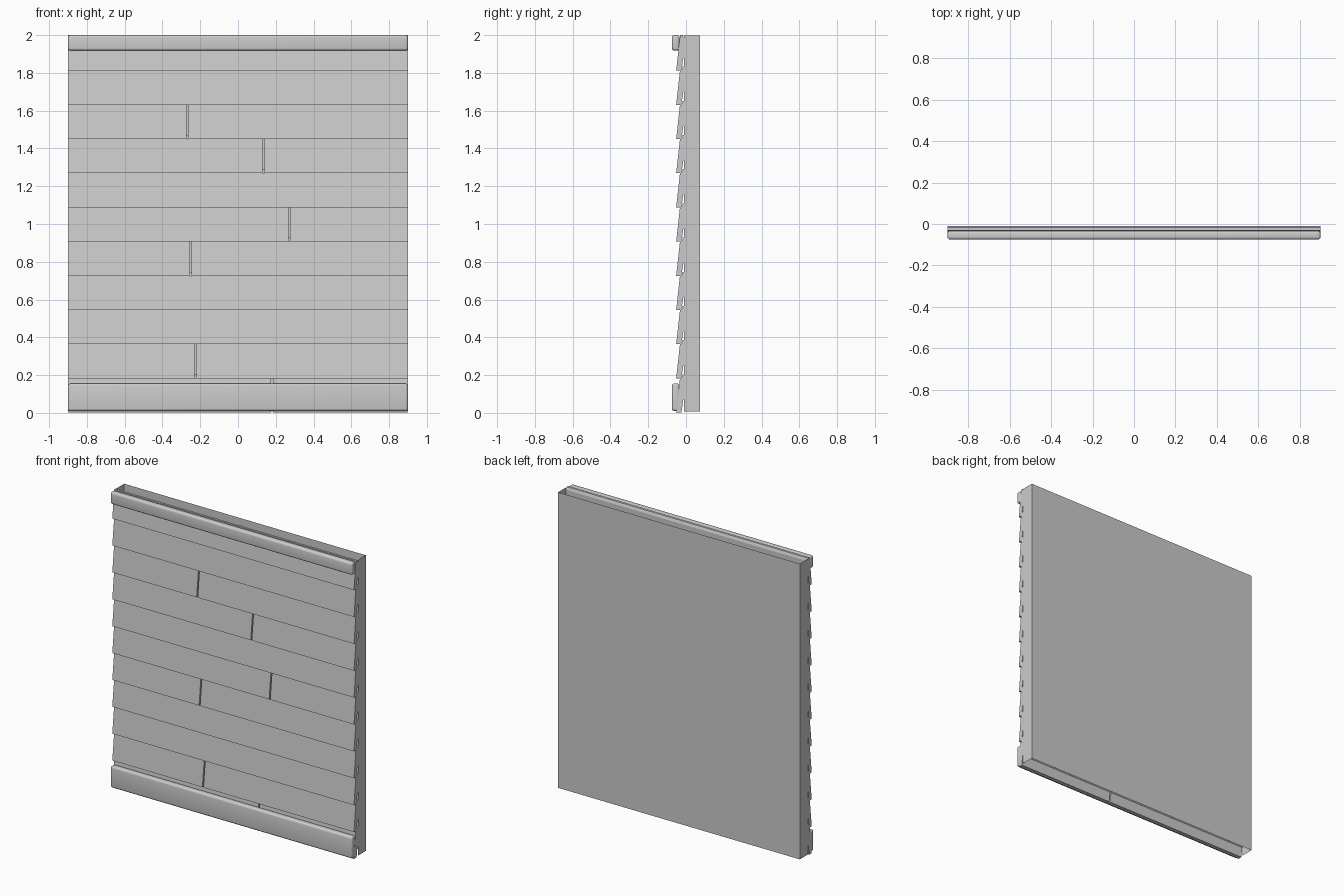
import bpy, bmesh
from mathutils import Vector

cube = bpy.data.objects.get("Cube")
if cube:
    bpy.data.objects.remove(cube, do_unlink=True)

HALF = 0.9      # half width of the wall
PITCH = 0.181   # exposed height of each plank
GAP = 0.008     # width of a butt joint
ROWS = 11

mat = bpy.data.materials.new("plain_grey")
mat.use_nodes = True
grey = (0.6, 0.6, 0.6, 1)
mat.diffuse_color = grey
mat.node_tree.nodes["Principled BSDF"].inputs["Base Color"].default_value = grey


def add_object(name, bm):
    mesh = bpy.data.meshes.new(name)
    bm.to_mesh(mesh)
    bm.free()
    mesh.materials.append(mat)
    obj = bpy.data.objects.new(name, mesh)
    bpy.context.collection.objects.link(obj)
    return obj


def plank(name, profile, z, x0, x1):
    """Extrude a (y, z) profile along x."""
    bm = bmesh.new()
    face = bm.faces.new([bm.verts.new((x0, y, z + h)) for y, h in profile])
    new = bmesh.ops.extrude_face_region(bm, geom=[face])["geom"]
    bmesh.ops.translate(bm, vec=(x1 - x0, 0, 0),
                        verts=[v for v in new if isinstance(v, bmesh.types.BMVert)])
    bmesh.ops.recalc_face_normals(bm, faces=bm.faces)
    return add_object(name, bm)


def trim(name, low, high, radius):
    """Rounded board running across the front."""
    bm = bmesh.new()
    bmesh.ops.create_cube(bm, size=1)
    bmesh.ops.scale(bm, vec=(2 * HALF, 0.041, high - low), verts=bm.verts)
    bmesh.ops.translate(bm, vec=(0, -0.0545, (low + high) / 2), verts=bm.verts)
    bmesh.ops.bevel(bm, geom=bm.edges[:], offset=radius, segments=4,
                    profile=0.5, affect='EDGES')
    obj = add_object(name, bm)
    bpy.ops.object.select_all(action='DESELECT')
    obj.select_set(True)
    bpy.context.view_layer.objects.active = obj
    bpy.ops.object.shade_smooth_by_angle(angle=0.7)


# Open shell: back sheet and two side sheets
bm = bmesh.new()
outline = [(-HALF, -0.01), (-HALF, 0.075), (HALF, 0.075), (HALF, -0.01)]
low = [bm.verts.new((x, y, 0.008)) for x, y in outline]
high = [bm.verts.new((x, y, 1.998)) for x, y in outline]
for i in range(3):
    bm.faces.new((low[i + 1], low[i], high[i], high[i + 1]))
add_object("back_shell", bm)

# Lapped planks: slanted front, notch behind the lower edge, tongue on top
foot = [(-0.01, 0.07), (-0.015, 0.065), (-0.024, 0), (-0.052, 0)]
tongue = [(-0.032, PITCH), (-0.023, PITCH), (-0.021, 0.202), (-0.01, 0.202)]
top_end = [(-0.031, 0.188), (-0.017, 0.188), (-0.01, 0.17)]
joints = {0: 0.18, 1: -0.225, 4: -0.25, 5: 0.272, 7: 0.135, 8: -0.268}
for row in range(ROWS):
    profile = foot + (top_end if row == ROWS - 1 else tongue)
    z = 0.002 + row * PITCH
    if row in joints:
        x = joints[row]
        plank(f"plank_{row + 1}_right", profile, z, -HALF, x - GAP / 2)
        plank(f"plank_{row + 1}_left", profile, z, x + GAP / 2, HALF)
    else:
        plank(f"plank_{row + 1}", profile, z, -HALF, HALF)

# Trim boards
trim("base_trim", 0.01, 0.155, 0.013)
trim("top_trim", 1.918, 2.0, 0.013)
